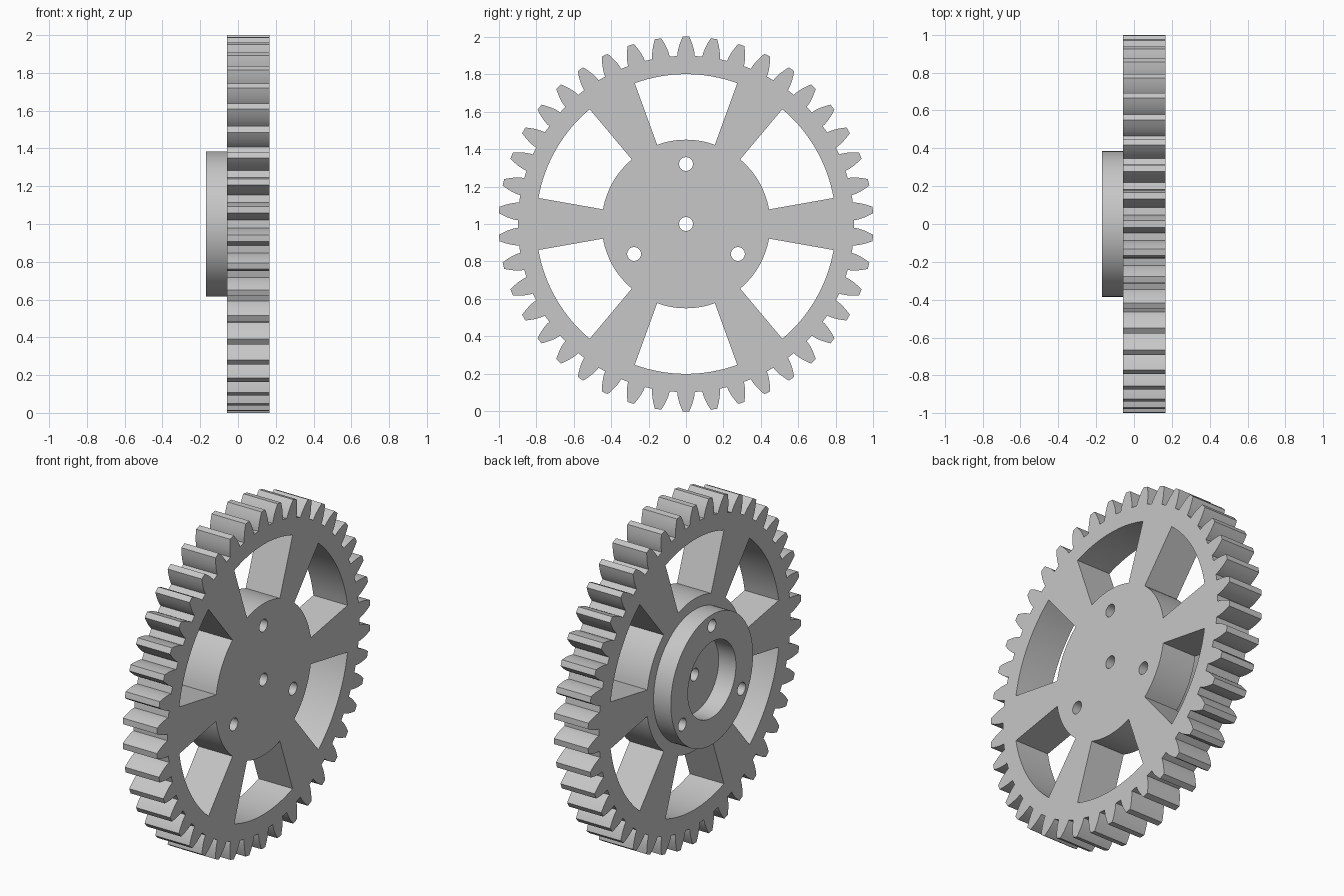
import bpy, bmesh
from math import pi, sin, cos, tan, acos, sqrt, radians
from mathutils import Matrix

cube = bpy.data.objects.get("Cube")
if cube:
    bpy.data.objects.remove(cube, do_unlink=True)

# Plain grey material
GREY = (0.57, 0.57, 0.57, 1)
grey = bpy.data.materials.new("plain_grey")
grey.use_nodes = True
grey.diffuse_color = GREY
grey.node_tree.nodes["Principled BSDF"].inputs["Base Color"].default_value = GREY

# Main dimensions
TEETH = 42
TIP = 1.0
MODULE = 2 * TIP / (TEETH + 2)
PITCH = MODULE * TEETH / 2
ROOT = PITCH - 1.25 * MODULE
PRESSURE = radians(20)
BASE = PITCH * cos(PRESSURE)
BACK, MIDDLE, FRONT = -0.17, -0.057, 0.167
HOLE, BOLT_CIRCLE = 0.037, 0.32


def polar(r, a):
    return (r * cos(a), r * sin(a))


def arc(r, start, end, steps):
    return [polar(r, start + (end - start) * i / steps) for i in range(steps + 1)]


def circle(r, steps, cx=0, cy=0):
    return [(cx + x, cy + y) for x, y in arc(r, 0, 2 * pi, steps)[:-1]]


def involute(a):
    return tan(a) - a


def gear_outline():
    # Involute flanks, mirrored about each tooth's centre line
    flank = []
    for i in range(7):
        r = max(BASE, ROOT) + (TIP - max(BASE, ROOT)) * i / 6
        half = pi / (2 * TEETH) + involute(PRESSURE) - involute(acos(min(1, BASE / r)))
        flank.append((r, half))
    points = []
    for t in range(TEETH):
        mid = pi / 2 + 2 * pi * t / TEETH
        points += [polar(r, mid - h) for r, h in flank]
        points.append(polar(TIP, mid))
        points += [polar(r, mid + h) for r, h in reversed(flank)]
        points.append(polar(ROOT, mid + pi / TEETH))
    return points


def window(mid):
    half = radians(20)
    return arc(0.8, mid - half, mid + half, 16) + arc(0.45, mid + half, mid - half, 12)


def extruded_plate(name, loops, x0, x1):
    # Filled outline with holes, extruded along the wheel axis
    curve = bpy.data.curves.new(name, "CURVE")
    curve.dimensions = "2D"
    curve.fill_mode = "BOTH"
    curve.extrude = (x1 - x0) / 2
    for loop in loops:
        spline = curve.splines.new("POLY")
        spline.points.add(len(loop) - 1)
        for point, (x, y) in zip(spline.points, loop):
            point.co = (x, y, 0, 1)
        spline.use_cyclic_u = True
    helper = bpy.data.objects.new(name + "_outline", curve)
    bpy.context.collection.objects.link(helper)
    bpy.context.view_layer.update()
    evaluated = helper.evaluated_get(bpy.context.evaluated_depsgraph_get())
    mesh = bpy.data.meshes.new_from_object(evaluated)
    bpy.data.objects.remove(helper, do_unlink=True)

    # Turn outline x, y, depth into world y, z, x
    turn = Matrix(((0, 0, 1, (x0 + x1) / 2), (1, 0, 0, 0), (0, 1, 0, TIP), (0, 0, 0, 1)))
    bm = bmesh.new()
    bm.from_mesh(mesh)
    bm.transform(turn)
    bmesh.ops.remove_doubles(bm, verts=bm.verts, dist=0.0001)
    bmesh.ops.recalc_face_normals(bm, faces=bm.faces)
    bm.to_mesh(mesh)
    bm.free()
    mesh.name = name
    mesh.materials.clear()
    mesh.materials.append(grey)
    obj = bpy.data.objects.new(name, mesh)
    bpy.context.collection.objects.link(obj)
    bpy.ops.object.select_all(action="DESELECT")
    obj.select_set(True)
    bpy.context.view_layer.objects.active = obj
    bpy.ops.object.shade_smooth_by_angle(angle=radians(25))
    return obj


# Toothed wheel with six windows, three bolt holes and an axle hole
bolts = [circle(HOLE, 32, *polar(BOLT_CIRCLE, pi / 2 + k * 2 * pi / 3)) for k in range(3)]
windows = [window(pi / 2 + k * pi / 3) for k in range(6)]
extruded_plate("toothed_wheel", [gear_outline(), circle(HOLE, 32)] + windows + bolts, MIDDLE, FRONT)

# Raised hub ring on the -x side, drilled by the same bolt holes
extruded_plate("hub_ring", [circle(0.385, 96), circle(0.225, 72)] + bolts, BACK, MIDDLE)
